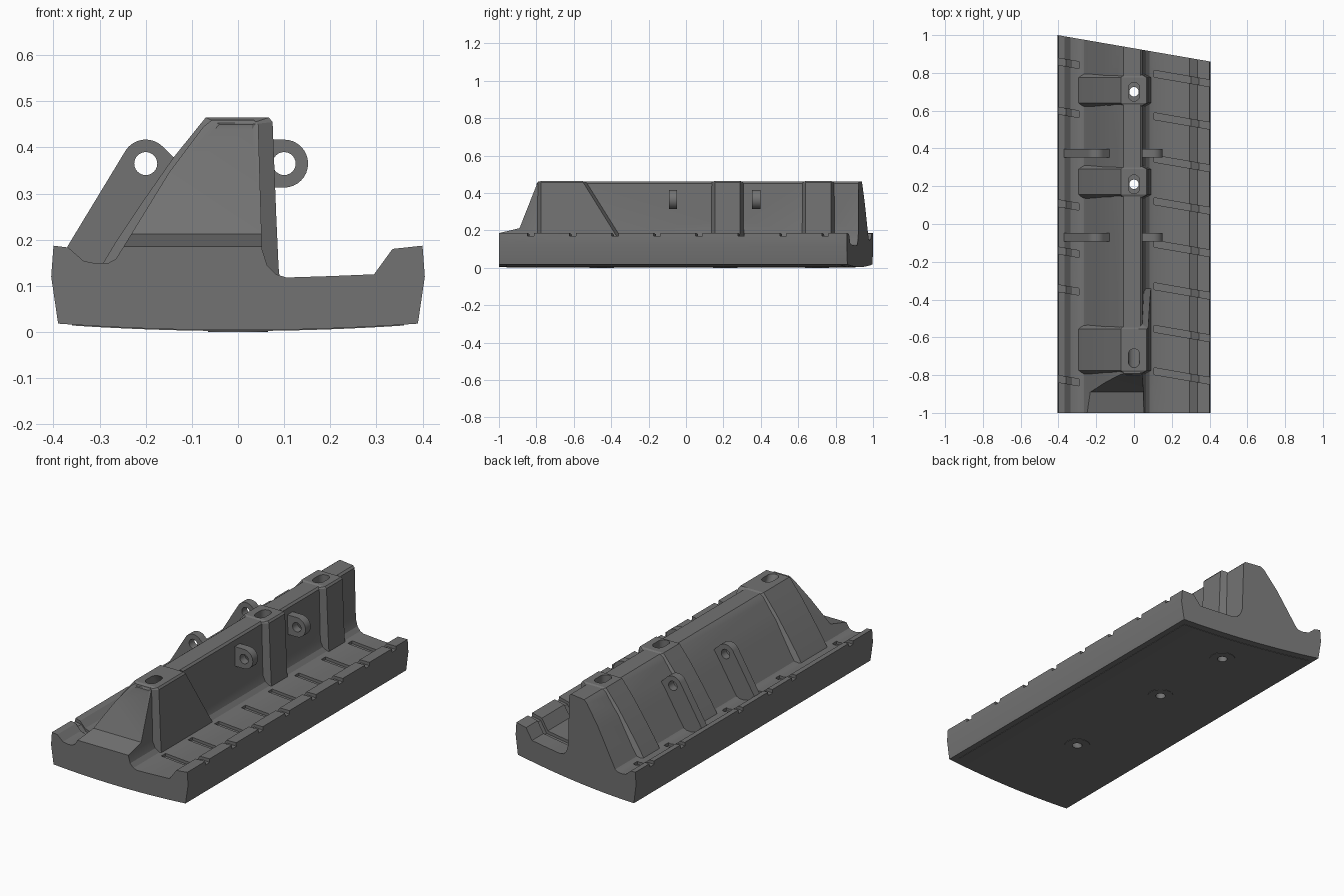
import bpy, bmesh, math
from mathutils import Vector

cube = bpy.data.objects.get("Cube")
if cube:
    bpy.data.objects.remove(cube, do_unlink=True)

steel = bpy.data.materials.new("dark grey steel")
steel.use_nodes = True
GREY = (0.17, 0.17, 0.17, 1)
steel.diffuse_color = GREY
steel.node_tree.nodes["Principled BSDF"].inputs["Base Color"].default_value = GREY


def loft(name, rings):
    """Closed solid through rings with equal point counts."""
    bm = bmesh.new()
    loops = [[bm.verts.new(p) for p in r] for r in rings]
    n = len(loops[0])
    for a, b in zip(loops, loops[1:]):
        for i in range(n):
            j = (i + 1) % n
            bm.faces.new((a[i], a[j], b[j], b[i]))
    bm.faces.new(loops[0])
    bm.faces.new(loops[-1])
    bmesh.ops.recalc_face_normals(bm, faces=bm.faces)
    mesh = bpy.data.meshes.new(name)
    bm.to_mesh(mesh)
    bm.free()
    mesh.materials.append(steel)
    obj = bpy.data.objects.new(name, mesh)
    bpy.context.collection.objects.link(obj)
    return obj


def section(points, y):
    """Ring of xz points; y is a number or a function of x and z."""
    f = y if callable(y) else (lambda x, z: y)
    return [Vector((x, f(x, z), z)) for x, z in points]


def combine(target, tool, operation):
    mod = target.modifiers.new("combine", 'BOOLEAN')
    mod.operation = operation
    mod.solver = 'EXACT'
    mod.object = tool
    tool.hide_render = True
    bpy.context.view_layer.objects.active = target
    bpy.ops.object.modifier_apply(modifier=mod.name)
    bpy.data.objects.remove(tool, do_unlink=True)


def arc(cx, cz, r, start, end, steps):
    angles = [math.radians(start + (end - start) * i / steps) for i in range(steps + 1)]
    return [(cx + r * math.cos(a), cz + r * math.sin(a)) for a in angles]


def upright(name, outline, z0, z1, shift):
    """Prism from an xy outline whose centre slides along y with height."""
    return loft(name, [[Vector((x, y + shift(z), z)) for x, y in outline] for z in (z0, z1)])


def belly(half, drop):
    xs = [half * (i / 8 - 1) for i in range(17)]
    return [(x, 0.004 - drop + 0.014 * (x / 0.39) ** 2) for x in xs]


def back(x, z):
    return 0.93 - 0.173 * x


# Main body: base, channels and ridge in one section with an oblique back end
body_section = belly(0.39, 0) + [
    (0.405, 0.12), (0.4, 0.187), (0.335, 0.18), (0.295, 0.125), (0.2, 0.121),
    (0.105, 0.118), (0.082, 0.125), (0.063, 0.145), (0.052, 0.18), (0.044, 0.45),
    (0.034, 0.46), (-0.056, 0.46), (-0.075, 0.445), (-0.15, 0.345), (-0.245, 0.19),
    (-0.265, 0.158), (-0.28, 0.15), (-0.305, 0.148), (-0.335, 0.154),
    (-0.368, 0.183), (-0.4, 0.187), (-0.405, 0.12)]
body = loft("body", [section(body_section, -1), section(body_section, back)])

# Sloping shelf and ramp at the front end of the ridge
ramp = [(-1.1, 0.163), (-1, 0.185), (-0.89, 0.212), (-0.79, 0.465), (-0.78, 0.6), (-1.1, 0.6)]
combine(body, loft("ramp_cutter", [[Vector((x, y, z)) for y, z in ramp]
                                   for x in (-0.32, 0.2)]), 'DIFFERENCE')

# Raised bolt housings across the ridge
pad_section = [(0.092, 0.1), (0.088, 0.14), (0.083, 0.25), (0.075, 0.455), (0.067, 0.465),
               (-0.07, 0.465), (-0.14, 0.378), (-0.2, 0.292), (-0.262, 0.2),
               (-0.295, 0.145), (-0.285, 0.1)]
pad_root = [(x - 0.045 if x > 0 else x + 0.03, min(z, 0.45)) for x, z in pad_section]


def housing(y0, y1, lean):
    def end(y):
        return lambda x, z: y + (lean * (0.465 - z) if x > 0 else 0)
    rings = [section(pad_root, y0), section(pad_section, y0 + 0.025),
             section(pad_section, end(y1 - 0.025)), section(pad_root, end(y1))]
    combine(body, loft("housing", rings), 'UNION')


housing(-0.8, -0.53, 0.62)
housing(0.13, 0.315, 0)
housing(0.615, 0.8, 0)

# Thin panel under the base
panel = belly(0.36, 0.002) + [(0.36, 0.03), (-0.36, 0.03)]
combine(body, loft("bottom_panel", [section(panel, -0.96),
                                    section(panel, lambda x, z: back(x, z) - 0.04)]), 'UNION')

# Bolt seats, through holes and slots; the front bolt leans forward
for y, slant in ((0.7, 0), (0.21, 0), (-0.45, -0.56)):
    def shift(z, y=y, slant=slant):
        return y + slant * z
    combine(body, upright("bolt_seat", arc(0, 0, 0.065, 0, 345, 23), 0, 0.02,
                          lambda z, y=y: y), 'UNION')
    slot = arc(0, 0.02, 0.03, 0, 180, 10) + arc(0, -0.02, 0.03, 180, 360, 10)
    combine(body, upright("slot_cutter", slot, 0.12, 0.55, shift), 'DIFFERENCE')
    combine(body, upright("hole_cutter", arc(0, 0, 0.025, 0, 345, 23), -0.05, 0.2, shift),
            'DIFFERENCE')

# Oblique drainage grooves that follow the channel and rim
right_groove = [(0.105, 0.103), (0.303, 0.109), (0.343, 0.166), (0.43, 0.17),
                (0.43, 0.24), (0.105, 0.24)]
left_groove = [(-0.43, 0.17), (-0.36, 0.167), (-0.328, 0.138), (-0.29, 0.133),
               (-0.29, 0.24), (-0.43, 0.24)]


def groove(points, x0, y0):
    def edge(side):
        return lambda x, z: y0 - 0.173 * (x - x0) + side * 0.018
    combine(body, loft("groove_cutter", [section(points, edge(-1)), section(points, edge(1))]),
            'DIFFERENCE')


for k in range(8):
    groove(right_groove, 0.4, -0.83 + 0.225 * k)
for y in (-0.82, -0.34, -0.14, 0.11, 0.6, 0.86):
    groove(left_groove, -0.4, y)

# Lifting lugs on both flanks of the ridge
right_lug = arc(0.1, 0.365, 0.052, -90, 90, 16) + [(0.03, 0.417), (0.03, 0.313)]
left_lug = arc(-0.2, 0.365, 0.052, 149, 45, 14) + [
    (-0.1, 0.34), (-0.2, 0.16), (-0.3, 0.13), (-0.37, 0.15), (-0.37, 0.185)]
parts = [body]
for place, y in (("front", -0.07), ("rear", 0.375)):
    for side, outline, cx in (("left", right_lug, 0.1), ("right", left_lug, -0.2)):
        lug = loft(f"{place}_{side}_lug", [section(outline, y - 0.022),
                                           section(outline, y + 0.022)])
        ring = arc(cx, 0.365, 0.025, 0, 345, 23)
        combine(lug, loft("lug_hole_cutter", [section(ring, y - 0.1), section(ring, y + 0.1)]),
                'DIFFERENCE')
        parts.append(lug)

bpy.ops.object.select_all(action='DESELECT')
for part in parts:
    part.select_set(True)
bpy.context.view_layer.objects.active = body
bpy.ops.object.shade_smooth_by_angle(angle=math.radians(25))
